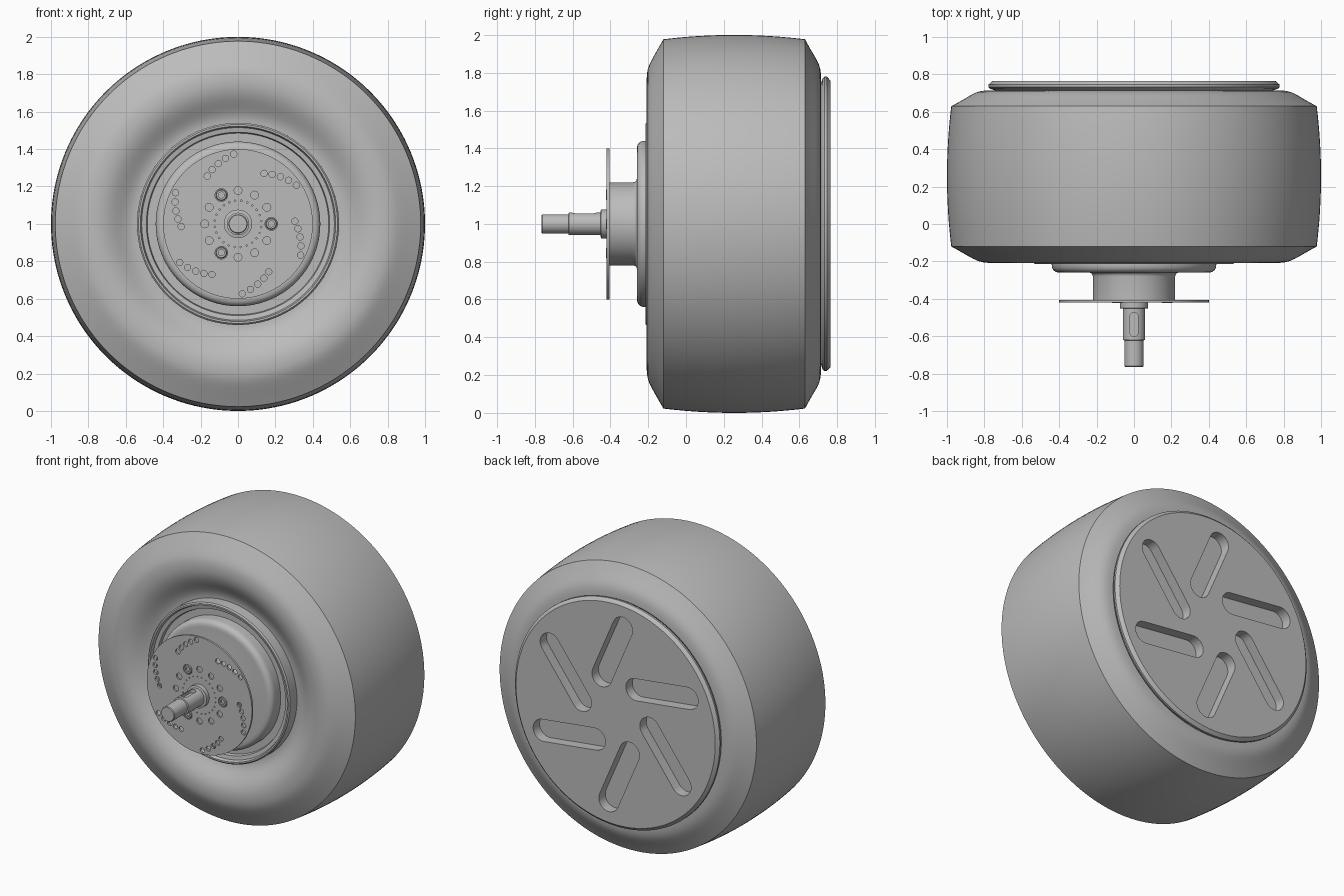
import bpy
import bmesh
from math import cos, sin, pi, radians
from mathutils import Vector
from mathutils.geometry import interpolate_bezier

if "Cube" in bpy.data.objects:
    bpy.data.objects.remove(bpy.data.objects["Cube"])

AXLE = 1.0  # axle height

grey = bpy.data.materials.new("plain grey")
grey.use_nodes = True
grey.diffuse_color = (0.5, 0.5, 0.5, 1)
grey.node_tree.nodes["Principled BSDF"].inputs["Base Color"].default_value = (0.5, 0.5, 0.5, 1)


def finish(name, bm, angle=30):
    bmesh.ops.remove_doubles(bm, verts=bm.verts, dist=1e-5)
    bmesh.ops.recalc_face_normals(bm, faces=bm.faces)
    mesh = bpy.data.meshes.new(name)
    bm.to_mesh(mesh)
    bm.free()
    mesh.materials.append(grey)
    ob = bpy.data.objects.new(name, mesh)
    bpy.context.collection.objects.link(ob)
    smooth(ob, angle)
    return ob


def smooth(ob, angle=30):
    bpy.ops.object.select_all(action="DESELECT")
    ob.select_set(True)
    bpy.context.view_layer.objects.active = ob
    bpy.ops.object.shade_smooth_by_angle(angle=radians(angle))


def lathe(name, profile, closed=False, segments=128, angle=30):
    """Spin (radius, y) points around the axle."""
    bm = bmesh.new()
    verts = [bm.verts.new((r, y, AXLE)) for r, y in profile]
    loop = verts + verts[:1] if closed else verts
    edges = [bm.edges.new(pair) for pair in zip(loop, loop[1:])]
    bmesh.ops.spin(bm, geom=verts + edges, cent=(0, 0, AXLE), axis=(0, 1, 0),
                   angle=2 * pi, steps=segments)
    return finish(name, bm, angle)


def curve(a, b, c, d, n=10):
    pts = interpolate_bezier(*[Vector((*p, 0)) for p in (a, b, c, d)], n)
    return [(p.x, p.y) for p in pts]


def prism(bm, outline, direction):
    face = bm.faces.new([bm.verts.new(p) for p in outline])
    top = bmesh.ops.extrude_face_region(bm, geom=[face])["geom"]
    bmesh.ops.translate(bm, vec=direction,
                        verts=[g for g in top if isinstance(g, bmesh.types.BMVert)])


def stadium(a, b, radius, steps=12):
    """2D outline of a round-ended slot from a to b."""
    a, b = Vector(a), Vector(b)
    d = (b - a).normalized()
    n = Vector((-d.y, d.x))
    pts = []
    for end, s in ((b, 1), (a, -1)):
        for i in range(steps + 1):
            t = pi * i / steps
            pts.append(end + s * radius * (sin(t) * d - cos(t) * n))
    return pts


def polar(r, degrees):
    return Vector((r * cos(radians(degrees)), r * sin(radians(degrees))))


def cut(ob, bm, name):
    cutter = finish(name, bm)
    cutter.hide_render = True
    mod = ob.modifiers.new("cut", "BOOLEAN")
    mod.object = cutter
    mod.solver = "EXACT"
    bpy.context.view_layer.objects.active = ob
    bpy.ops.object.modifier_apply(modifier=mod.name)
    bpy.data.objects.remove(cutter)
    smooth(ob)


# Tyre: dished front sidewall, crowned tread, sloping rear shoulder
tread = [(0.977 + 0.023 * (1 - (t / 6) ** 2), 0.255 + 0.375 * t / 6) for t in range(-6, 7)]
tyre = (curve((0.54, -0.13), (0.62, -0.13), (0.66, -0.21), (0.77, -0.208), 16)
        + curve((0.77, -0.208), (0.84, -0.206), (0.85, -0.19), (0.977, -0.12))[1:-1]
        + tread
        + curve((0.977, 0.63), (0.86, 0.69), (0.86, 0.713), (0.77, 0.715))[1:]
        + [(0.75, 0.7), (0.73, 0.66), (0.54, 0.5)])
lathe("tyre", tyre, closed=True, segments=160, angle=20)

# Front rim lip with stepped inner rings
lathe("front_rim", [(0.54, -0.1), (0.54, -0.205), (0.532, -0.213), (0.522, -0.213),
                    (0.515, -0.19), (0.49, -0.185), (0.485, -0.165), (0.4, -0.165),
                    (0.4, -0.1)], closed=True)

# Motor cover with rounded edge, and its hub
cover = (curve((0.44, -0.15), (0.44, -0.2), (0.44, -0.2), (0.44, -0.215), 2)
         + curve((0.44, -0.215), (0.44, -0.245), (0.425, -0.26), (0.395, -0.26), 8)[1:])
lathe("motor_cover", cover + [(0.24, -0.26)]
      + curve((0.24, -0.26), (0.228, -0.26), (0.22, -0.268), (0.22, -0.28), 5)[1:]
      + [(0.22, -0.409), (0, -0.409)])

# Brake disc with spiral vent holes, a bolt circle and small marks
disc = lathe("brake_disc", [(0, -0.406), (0.4, -0.406), (0.4, -0.42), (0, -0.42)])
holes = [(polar(0.374 - 0.0175 * i, 33.5 + 7.3 * i + 60 * g), 0.017)
         for g in range(6) for i in range(5)]
holes += [(polar(0.178, 30 * i), 0.034 if i % 4 == 0 else 0.021) for i in range(12)]
holes += [(polar(0.125, 15 * i + 7), 0.004) for i in range(24)]
bm = bmesh.new()
for c, r in holes:
    ring = [c + polar(r, 22.5 * k) for k in range(16)]
    prism(bm, [(p.x, -0.45, AXLE + p.y) for p in ring], (0, 0.07, 0))
cut(disc, bm, "hole_cutter")

# Three socket bolts
for i in range(3):
    c = polar(0.178, 120 * i)
    bolt = lathe("disc_bolt", [(0.03, -0.405), (0.03, -0.419), (0.026, -0.423), (0.016, -0.423),
                               (0.016, -0.412), (0, -0.412)], segments=24)
    bolt.location = (c.x, 0, c.y)

# Stepped axle shaft with a keyway on top
shaft = lathe("axle_shaft", [(0, -0.4), (0.076, -0.4), (0.076, -0.45), (0.06, -0.453),
                             (0.06, -0.62), (0.051, -0.622), (0.051, -0.76),
                             (0.047, -0.765), (0, -0.765)], segments=64)
bm = bmesh.new()
prism(bm, [(p.x, p.y, AXLE + 0.035) for p in stadium((0, -0.58), (0, -0.495), 0.022)],
      (0, 0, 0.06))
cut(shaft, bm, "keyway_cutter")

# Rear wheel cover with six slanted slots
rear = lathe("rear_wheel_cover", [(0, 0.66), (0.735, 0.66), (0.745, 0.715), (0.768, 0.722),
                                  (0.779, 0.732), (0.779, 0.745), (0.758, 0.765), (0, 0.765)])
bm = bmesh.new()
for i in range(6):
    slot = stadium(polar(0.26, 6 + 60 * i), polar(0.61, 35 + 60 * i), 0.075)
    prism(bm, [(p.x, 0.695, AXLE + p.y) for p in slot], (0, 0.15, 0))
cut(rear, bm, "slot_cutter")
